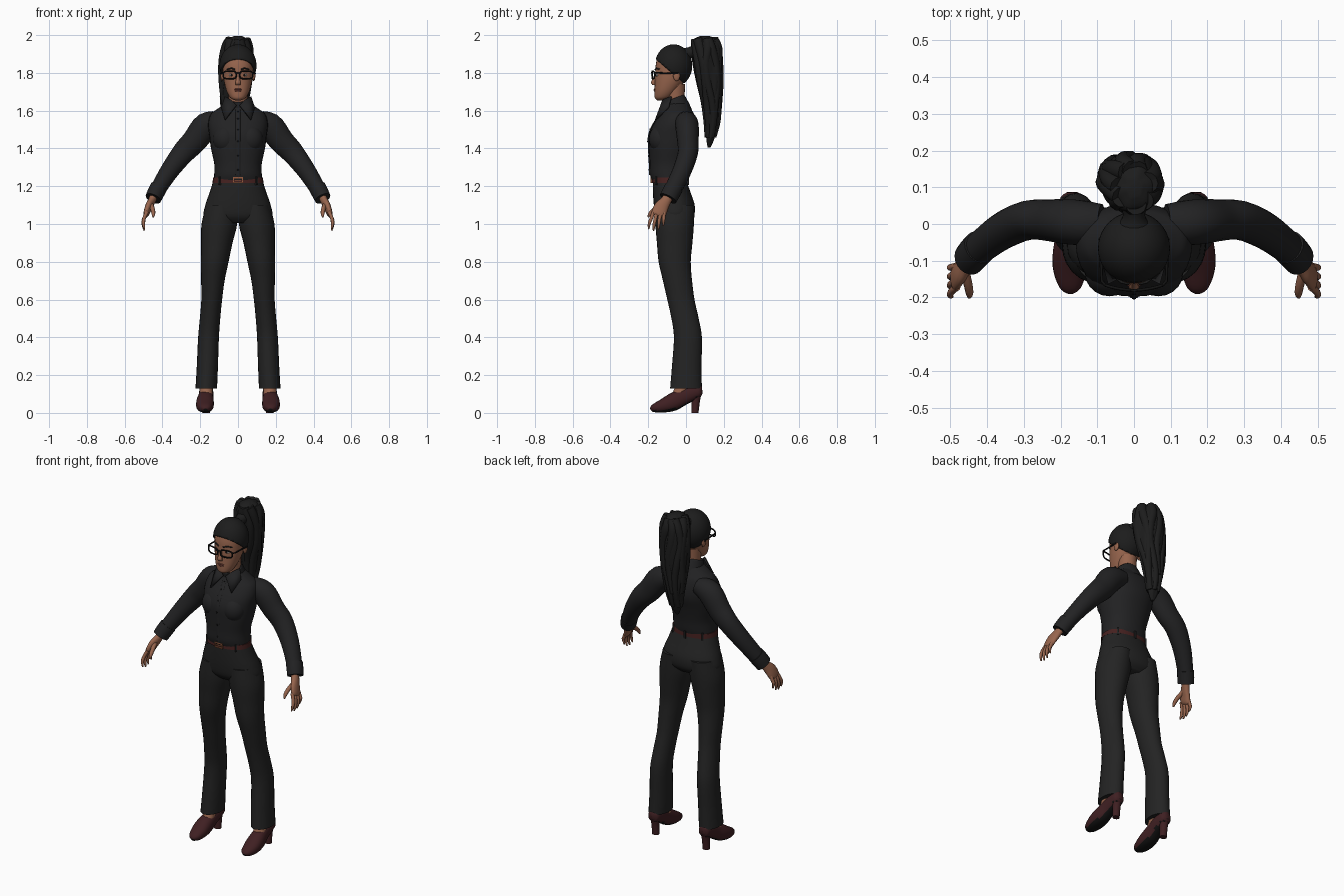
import bpy, bmesh, math, random
from mathutils import Vector, Matrix

random.seed(4)
if "Cube" in bpy.data.objects:
    bpy.data.objects.remove(bpy.data.objects["Cube"])


def material(name, *rgb):
    m = bpy.data.materials.new(name)
    m.use_nodes = True
    m.diffuse_color = (*rgb, 1)
    bsdf = next(n for n in m.node_tree.nodes if n.type == 'BSDF_PRINCIPLED')
    bsdf.inputs["Base Color"].default_value = (*rgb, 1)
    bsdf.inputs["Roughness"].default_value = 0.8
    return m


SHIRT = material("shirt black", .016, .016, .017)
TROUSER = material("trouser black", .017, .017, .017)
HAIR = material("hair black", .012, .012, .012)
SKIN = material("warm brown skin", .31, .13, .075)
LIPS = material("lip brown", .2, .06, .045)
SHOE = material("shoe burgundy", .05, .014, .016)
BELT = material("belt brown", .06, .015, .014)
BUCKLE = material("buckle copper", .32, .11, .05)
BLACK = material("deep black", .006, .006, .006)
WHITE = material("eye white", .5, .45, .42)


def finish(name, bm, mat, mirror=False, thick=0):
    me = bpy.data.meshes.new(name)
    bm.to_mesh(me)
    bm.free()
    me.materials.append(mat)
    for p in me.polygons:
        p.use_smooth = True
    me.set_sharp_from_angle(angle=math.radians(50))
    ob = bpy.data.objects.new(name, me)
    bpy.context.collection.objects.link(ob)
    if thick:
        ob.modifiers.new("Thickness", 'SOLIDIFY').thickness = thick
    if mirror:
        ob.modifiers.new("Mirror", 'MIRROR')
    return ob


def smooth(rows, k=4):
    """Catmull-Rom interpolation of (x, y, z, width, depth) rows."""
    out = []
    pts = [rows[0], *rows, rows[-1]]
    for a, b, c, d in zip(pts, pts[1:], pts[2:], pts[3:]):
        for i in range(k):
            t = i / k
            out.append([.5 * (2*q + (r-p)*t + (2*p-5*q+4*r-s)*t*t + (3*q-p-3*r+s)*t**3)
                        for p, q, r, s in zip(a, b, c, d)])
    return out + [list(rows[-1])]


def loft(name, rows, mat, n=20, flat=False, power=2, ripple=0, caps=True, k=4, **kw):
    """Skin elliptical rings along a path."""
    rows = smooth(rows, k)
    bm, rings = bmesh.new(), []
    for i, (x, y, z, w, d) in enumerate(rows):
        a, b = rows[max(i-1, 0)], rows[min(i+1, len(rows)-1)]
        t = (Vector(b[:3]) - Vector(a[:3])).normalized()
        if flat:
            t = Vector((0, 0, 1 if t.z > 0 else -1))
        u = (Vector((1, 0, 0)) - t * t.x).normalized()
        v = t.cross(u)
        ring = []
        for j in range(n):
            ang = math.tau * j / n
            c, s = math.cos(ang), math.sin(ang)
            r = 1 + ripple * math.sin(6*ang + 14*z)
            c = math.copysign(abs(c)**(2/power), c) * r
            s = math.copysign(abs(s)**(2/power), s) * r
            ring.append(bm.verts.new(Vector((x, y, z)) + u*w*c + v*d*s))
        rings.append(ring)
    for a, b in zip(rings, rings[1:]):
        for j in range(n):
            q = (j+1) % n
            bm.faces.new((a[j], a[q], b[q], b[j]))
    if caps:
        bm.faces.new(rings[0][::-1])
        bm.faces.new(rings[-1])
    return finish(name, bm, mat, **kw)


def ball(name, loc, size, mat, **kw):
    bm = bmesh.new()
    bmesh.ops.create_uvsphere(bm, u_segments=20, v_segments=12, radius=1,
                              matrix=Matrix.LocRotScale(Vector(loc), None, Vector(size)))
    return finish(name, bm, mat, **kw)


def box(name, loc, size, mat, angle=0, **kw):
    bm = bmesh.new()
    rot = Matrix.Rotation(angle, 3, 'Z').to_quaternion()
    bmesh.ops.create_cube(bm, size=1, matrix=Matrix.LocRotScale(Vector(loc), rot, Vector(size)))
    return finish(name, bm, mat, **kw)


def wire(name, pts, r, mat, cyclic=False, mirror=False):
    cu = bpy.data.curves.new(name, 'CURVE')
    cu.dimensions, cu.bevel_depth, cu.bevel_resolution = '3D', r, 2
    sp = cu.splines.new('POLY')
    sp.points.add(len(pts) - 1)
    for p, co in zip(sp.points, pts):
        p.co = (*co, 1)
    sp.use_cyclic_u = cyclic
    cu.materials.append(mat)
    ob = bpy.data.objects.new(name, cu)
    bpy.context.collection.objects.link(ob)
    if mirror:
        ob.modifiers.new("Mirror", 'MIRROR')


# Shirt body and sleeves
torso = [(0, -.088, 1.22, .128, .088), (0, -.09, 1.26, .126, .1), (0, -.087, 1.32, .126, .105),
         (0, -.08, 1.4, .143, .116), (0, -.07, 1.47, .152, .126), (0, -.058, 1.53, .158, .113),
         (0, -.047, 1.58, .145, .09), (0, -.046, 1.607, .112, .074), (0, -.05, 1.64, .062, .06)]
loft("shirt_body", torso, SHIRT, n=32, flat=True, power=2.2)
ball("shirt_bust", (.066, -.133, 1.45), (.068, .064, .075), SHIRT, mirror=True)
loft("sleeve", [(.09, 0, 1.545, .05, .055), (.165, .005, 1.522, .07, .062), (.23, .01, 1.44, .066, .057),
                (.29, .01, 1.377, .06, .053), (.36, -.02, 1.285, .05, .05), (.42, -.065, 1.19, .042, .046),
                (.437, -.082, 1.16, .04, .044)], SHIRT, mirror=True)
loft("cuff", [(.42, -.063, 1.193, .046, .049), (.436, -.08, 1.163, .045, .049),
              (.449, -.095, 1.135, .043, .048)], SHIRT, mirror=True)

# Collar, front placket and buttons
loft("collar_stand", [(0, -.04, 1.585, .08, .075), (0, -.052, 1.625, .07, .068),
                      (0, -.066, 1.665, .06, .06)], SHIRT, n=24, caps=False, thick=.007)
bm = bmesh.new()
wing = [(.006, -.128, 1.628), (.035, -.118, 1.655), (.065, -.075, 1.672), (.085, -.09, 1.615), (.066, -.157, 1.55)]
bm.faces.new([bm.verts.new(p) for p in wing])
finish("collar_wing", bm, SHIRT, mirror=True, thick=.009)
loft("placket", [(0, y - d - .001, z, .012, .004) for x, y, z, w, d in torso[1:-1]], SHIRT, n=8)
for x, y, z, w, d in smooth(torso, 2)[3:14:2]:
    ball("button", (0, y - d - .005, z), (.005, .003, .005), BLACK)

# Trousers
loft("trouser_hips", [(0, -.088, 1.235, .129, .088), (0, -.076, 1.17, .149, .099), (0, -.062, 1.1, .173, .108),
                      (0, -.058, 1.04, .178, .1), (0, -.058, 1.005, .11, .07)],
     TROUSER, n=32, flat=True, power=2.15)
loft("trouser_leg", [(.088, -.058, 1.1, .08, .104), (.099, -.06, 1.0, .094, .102), (.112, -.06, .9, .083, .094),
                     (.123, -.06, .8, .073, .085), (.133, -.045, .7, .062, .077), (.139, -.027, .6, .055, .072),
                     (.148, -.005, .5, .054, .072), (.156, .01, .4, .055, .074), (.162, .004, .25, .056, .078),
                     (.168, 0, .13, .057, .084)], TROUSER, n=24, flat=True, mirror=True)

# Belt, loops and buckle
loft("belt", [(0, -.088, 1.218, .135, .094), (0, -.088, 1.245, .132, .093)], BELT, n=32, flat=True, power=2.2, k=1)
for deg in (45, 90, 135, 225, 315):
    a = math.radians(deg)
    box("belt_loop", (.137 * math.cos(a), -.088 + .097 * math.sin(a), 1.23), (.01, .012, .045), TROUSER, a + math.pi/2)
for s in (-1, 1):
    box("buckle_side", (s * .023, -.184, 1.232), (.006, .008, .032), BUCKLE)
    box("buckle_rail", (0, -.184, 1.232 + s * .013), (.05, .008, .006), BUCKLE)
box("buckle_prong", (0, -.184, 1.232), (.03, .006, .004), BUCKLE)

# Heeled shoes with dark soles
shoe = loft("shoe", [(.172, -.184, .014, .012, .011), (.173, -.168, .024, .032, .023), (.175, -.12, .038, .046, .037),
                     (.174, -.07, .057, .046, .047), (.17, -.02, .083, .04, .045), (.168, .03, .105, .038, .042),
                     (.168, .07, .118, .033, .034), (.168, .086, .12, .016, .02)], SHOE, power=2.3, mirror=True)
shoe.data.materials.append(BLACK)
for p in shoe.data.polygons:
    if p.normal.z < -.6:
        p.material_index = 1
loft("shoe_heel", [(.168, .055, .12, .034, .032), (.168, .052, .07, .023, .023), (.168, .047, 0, .021, .019)],
     SHOE, n=16, flat=True, mirror=True)
loft("ankle", [(.168, 0, .22, .036, .04), (.168, -.015, .14, .036, .042), (.17, -.045, .09, .034, .035)],
     SKIN, n=16, flat=True, mirror=True)

# Hands
loft("palm", [(.44, -.086, 1.16, .021, .027), (.455, -.105, 1.125, .02, .028), (.473, -.13, 1.09, .019, .038),
              (.486, -.145, 1.055, .015, .038), (.49, -.15, 1.043, .008, .03)], SKIN, n=16, mirror=True)
for i in range(4):
    y, drop = -.172 + .019 * i, (.008, 0, .006, .024)[i]
    loft("finger", [(.482, y, 1.065, .01, .01), (.497, y - .012 + .003*i, 1.03, .0095, .0095),
                    (.501, y - .022 + .006*i, .995 + drop, .0085, .0085),
                    (.495, y - .026 + .007*i, .965 + drop, .004, .004)], SKIN, n=10, mirror=True)
loft("thumb", [(.462, -.125, 1.105, .013, .015), (.452, -.165, 1.08, .012, .012),
               (.448, -.19, 1.055, .01, .01), (.449, -.2, 1.035, .004, .004)], SKIN, n=10, mirror=True)

# Neck and head
loft("neck", [(0, -.045, 1.57, .055, .05), (0, -.055, 1.64, .049, .048), (0, -.06, 1.74, .053, .055)], SKIN, flat=True)
loft("head", [(0, -.138, 1.655, .016, .014), (0, -.124, 1.667, .04, .041), (0, -.108, 1.7, .059, .059),
              (0, -.088, 1.75, .073, .077), (0, -.077, 1.8, .079, .086), (0, -.072, 1.85, .08, .087),
              (0, -.068, 1.895, .068, .074), (0, -.066, 1.925, .03, .03)], SKIN, n=28, flat=True, power=2.15)
loft("nose", [(0, -.158, 1.80, .008, .007), (0, -.165, 1.775, .009, .009), (0, -.173, 1.75, .014, .012),
              (0, -.17, 1.737, .014, .009)], SKIN, n=12, flat=True)
ball("ear", (.083, -.05, 1.785), (.009, .018, .028), SKIN, mirror=True)
ball("upper_lip", (0, -.164, 1.713), (.022, .007, .0045), LIPS)
ball("lower_lip", (0, -.163, 1.705), (.019, .008, .0055), LIPS)
ball("eye", (.034, -.15, 1.788), (.014, .009, .007), WHITE, mirror=True)
ball("iris", (.034, -.157, 1.788), (.006, .004, .006), BLACK, mirror=True)
wire("eyebrow", [(.014, -.163, 1.817), (.035, -.158, 1.825), (.058, -.137, 1.818)], .004, HAIR, mirror=True)

# Glasses
rim = []
for i in range(28):
    c, s = math.cos(math.tau * i / 28), math.sin(math.tau * i / 28)
    dx, dz = (math.copysign(abs(q)**.55, q) for q in (c, s))
    x = .044 + .034 * dx
    rim.append((x, -.18 + 2.2 * x * x, 1.789 + .02 * dz))
wire("glasses_rim", rim, .0042, BLACK, cyclic=True, mirror=True)
wire("glasses_bridge", [(-.012, -.18, 1.797), (0, -.182, 1.8), (.012, -.18, 1.797)], .0042, BLACK)
wire("glasses_arm", [(.078, -.167, 1.8), (.088, -.155, 1.8), (.092, -.04, 1.797)], .0042, BLACK, mirror=True)

# Pulled-back hair with a swept hairline
bm = bmesh.new()
bmesh.ops.create_uvsphere(bm, u_segments=40, v_segments=24, radius=1,
                          matrix=Matrix.LocRotScale(Vector((0, -.066, 1.838)), None, Vector((.098, .099, .113))))
bmesh.ops.bisect_plane(bm, geom=bm.verts[:] + bm.edges[:] + bm.faces[:], plane_co=(0, -.155, 1.868),
                       plane_no=(0, -.65, -.76), clear_outer=True)
finish("hair_cap", bm, HAIR, thick=.012)
loft("hair_tie", [(0, -.005, 1.895, .045, .04), (0, .025, 1.908, .03, .03), (0, .06, 1.915, .045, .045)], HAIR)

# Ponytail core with loose wavy locks around it
tail = [(0, .1, 1.995, .02, .025), (0, .1, 1.975, .052, .062), (-.005, .11, 1.93, .075, .075),
        (-.01, .115, 1.85, .086, .076), (-.014, .125, 1.75, .083, .066), (-.02, .135, 1.65, .07, .048),
        (-.022, .138, 1.55, .052, .038), (-.026, .13, 1.46, .034, .024), (-.028, .122, 1.405, .008, .008)]
loft("ponytail", tail, HAIR, n=48, flat=True, ripple=.05)
for i in range(11):
    a, phase = math.tau * i / 11, random.uniform(0, 6)
    rows = []
    for j, (x, y, z, w, d) in enumerate(tail[1:-random.choice((1, 1, 2))]):
        b = a + .25 * math.sin(j * 1.3 + phase)
        r = .024 * (1 - (j / 8)**2) + .003
        rows.append((x + .8 * w * math.cos(b), y + .78 * d * math.sin(b), z, r, r))
    loft("hair_lock", rows, HAIR, n=10)
